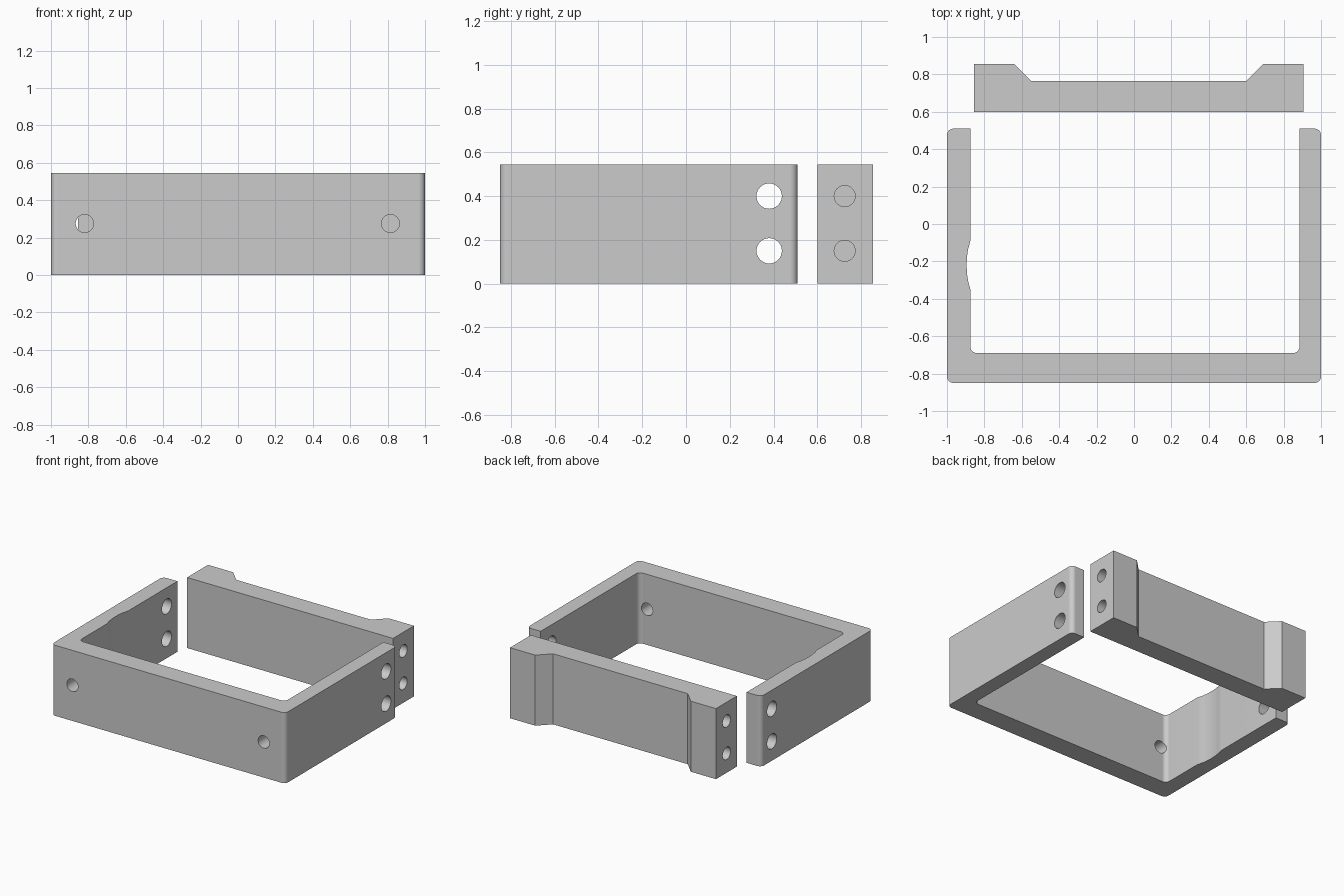
import bpy
import bmesh
import math
from mathutils import Vector, Matrix

cube = bpy.data.objects.get("Cube")
if cube:
    bpy.data.objects.remove(cube, do_unlink=True)

HEIGHT = 0.545
ROUND = 0.035

grey = bpy.data.materials.new("plain grey")
grey.use_nodes = True
grey.diffuse_color = (0.6, 0.6, 0.6, 1)
for node in grey.node_tree.nodes:
    if node.type == "BSDF_PRINCIPLED":
        node.inputs["Base Color"].default_value = grey.diffuse_color


def make_object(name, bm):
    bmesh.ops.recalc_face_normals(bm, faces=bm.faces)
    mesh = bpy.data.meshes.new(name)
    bm.to_mesh(mesh)
    bm.free()
    mesh.materials.append(grey)
    obj = bpy.data.objects.new(name, mesh)
    bpy.context.collection.objects.link(obj)
    return obj


def rounded(corners, steps=6):
    """Replace each right-angle (x, y, radius) corner with an arc."""
    points = []
    for i, (x, y, r) in enumerate(corners):
        p = Vector((x, y))
        if not r:
            points.append(p)
            continue
        u = (Vector(corners[i - 1][:2]) - p).normalized()
        v = (Vector(corners[(i + 1) % len(corners)][:2]) - p).normalized()
        for s in range(steps + 1):
            t = math.pi / 2 * s / steps
            points.append(p + r * (u * (1 - math.sin(t)) + v * (1 - math.cos(t))))
    return points


def extrude_profile(name, points):
    bm = bmesh.new()
    face = bm.faces.new([bm.verts.new((p[0], p[1], 0)) for p in points])
    top = bmesh.ops.extrude_face_region(bm, geom=[face])["geom"]
    verts = [g for g in top if isinstance(g, bmesh.types.BMVert)]
    bmesh.ops.translate(bm, verts=verts, vec=(0, 0, HEIGHT))
    return make_object(name, bm)


def drill(obj, centre, axis, radius, length):
    """Cut a round hole along the x or y axis."""
    bm = bmesh.new()
    turn = Matrix.Rotation(math.pi / 2, 4, "Y" if axis == "x" else "X")
    bmesh.ops.create_cone(bm, cap_ends=True, segments=32, radius1=radius,
                          radius2=radius, depth=length,
                          matrix=Matrix.Translation(centre) @ turn)
    cutter = make_object("hole_cutter", bm)
    cutter.hide_render = True
    mod = obj.modifiers.new("hole", "BOOLEAN")
    mod.operation = "DIFFERENCE"
    mod.solver = "EXACT"
    mod.object = cutter
    bpy.context.view_layer.objects.active = obj
    bpy.ops.object.modifier_apply(modifier=mod.name)
    bpy.data.objects.remove(cutter, do_unlink=True)


def finish(obj):
    bpy.ops.object.select_all(action="DESELECT")
    obj.select_set(True)
    bpy.context.view_layer.objects.active = obj
    bpy.ops.object.shade_smooth_by_angle(angle=math.radians(30))
    mod = obj.modifiers.new("even shading", "WEIGHTED_NORMAL")
    mod.keep_sharp = True


# U-shaped frame with a shallow hollow inside its right arm
hollow = [(-0.875, -0.35, 0), (-0.887, -0.305, 0), (-0.893, -0.265, 0),
          (-0.895, -0.22, 0), (-0.893, -0.175, 0), (-0.887, -0.135, 0),
          (-0.875, -0.09, 0)]
frame = extrude_profile("u_frame", rounded([
    (-1, 0.51, ROUND), (-1, -0.85, ROUND), (1, -0.85, ROUND), (1, 0.51, ROUND),
    (0.885, 0.51, 0), (0.885, -0.69, ROUND), (-0.875, -0.69, ROUND),
    *hollow, (-0.875, 0.51, 0)]))

# Separate back bar with thicker ends
bar = extrude_profile("back_bar", [
    (-0.855, 0.6), (0.905, 0.6), (0.905, 0.855), (0.69, 0.855),
    (0.6, 0.765), (-0.55, 0.765), (-0.64, 0.855), (-0.855, 0.855)])

# Front screw holes
for x in (-0.82, 0.815):
    drill(frame, (x, -0.77, 0.275), "y", 0.048, 0.3)

# Through holes in the arms and matching blind holes in the bar ends
for z in (0.15, 0.4):
    for arm_x, end_x in ((-0.94, -0.855), (0.94, 0.905)):
        drill(frame, (arm_x, 0.38, z), "x", 0.058, 0.3)
        drill(bar, (end_x, 0.725, z), "x", 0.048, 0.45)

finish(frame)
finish(bar)
